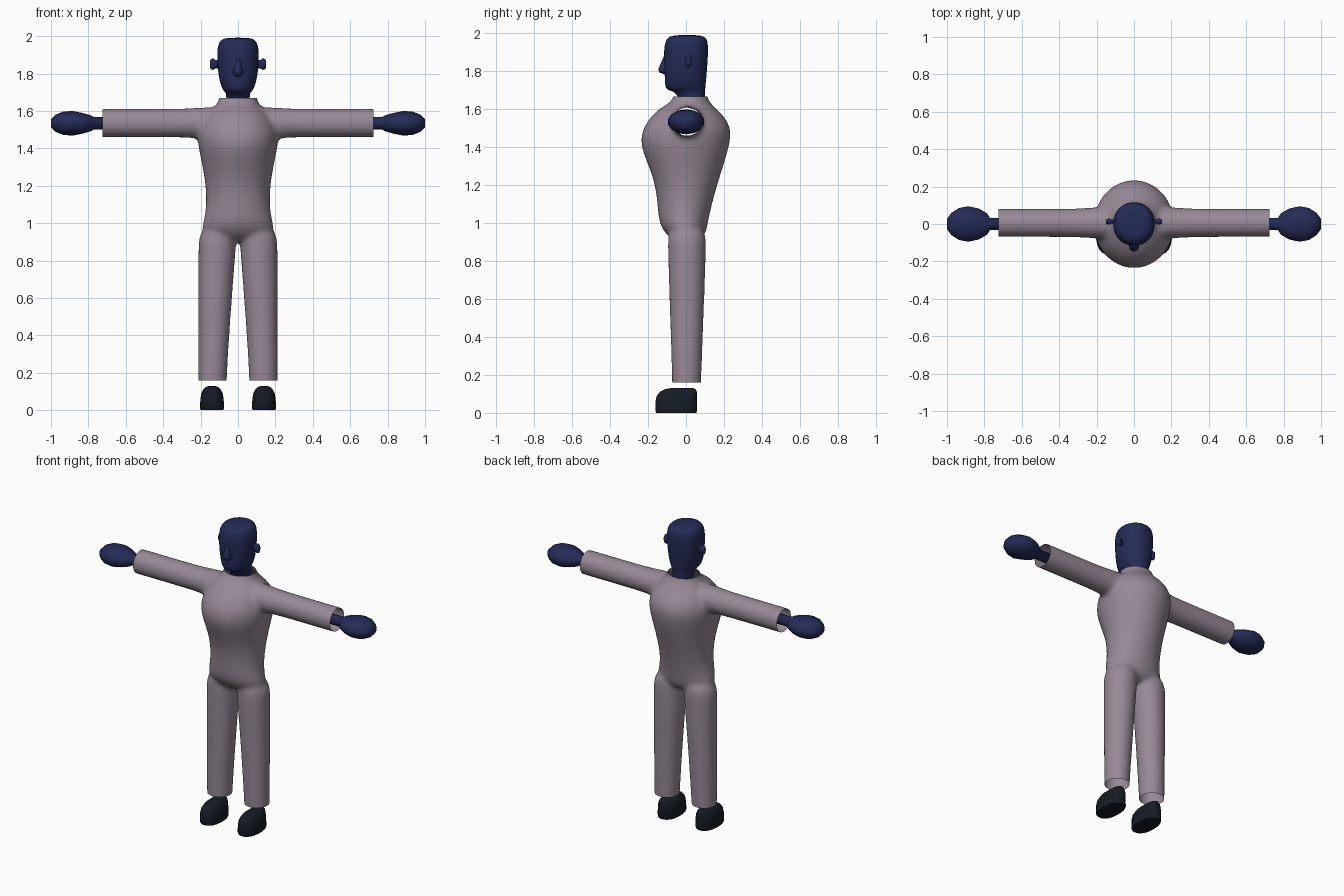
import bpy, bmesh
from math import cos, sin, pi, copysign, radians


def material(name, rgb):
    m = bpy.data.materials.new(name)
    m.diffuse_color = (*rgb, 1)
    return m


CLOTH = material("cloth", (0.31, 0.25, 0.31))
SKIN = material("skin", (0.018, 0.024, 0.095))
LEATHER = material("leather", (0.008, 0.011, 0.018))


def loft(bm, rings, axis="z", n=24, square=2.0):
    """Closed skin over rings of (position, centre u, radius u, centre v, radius v)."""
    loops = []
    for p, cu, ru, cv, rv in rings:
        loop = []
        for i in range(n):
            a = 2 * pi * (i + 0.5) / n
            c, s = cos(a), sin(a)
            u = cu + ru * copysign(abs(c) ** (2 / square), c)
            v = cv + rv * copysign(abs(s) ** (2 / square), s)
            loop.append(bm.verts.new((u, v, p) if axis == "z" else (p, u, v)))
        loops.append(loop)
    for a, b in zip(loops, loops[1:]):
        for i in range(n):
            j = (i + 1) % n
            bm.faces.new((a[i], a[j], b[j], b[i]))
    bm.faces.new(loops[0][::-1])
    bm.faces.new(loops[-1])


def finish(name, bm, mat, subdiv=0, angle=180):
    bmesh.ops.recalc_face_normals(bm, faces=bm.faces)
    me = bpy.data.meshes.new(name)
    bm.to_mesh(me)
    bm.free()
    me.materials.append(mat)
    ob = bpy.data.objects.new(name, me)
    bpy.context.collection.objects.link(ob)
    if subdiv:
        ob.modifiers.new("subdivision", "SUBSURF").levels = subdiv
        ob.modifiers[-1].render_levels = subdiv
    bpy.ops.object.select_all(action="DESELECT")
    bpy.context.view_layer.objects.active = ob
    ob.select_set(True)
    bpy.ops.object.shade_smooth_by_angle(angle=radians(angle))
    return ob


def front_back(z, rx, y0, y1, x=0.0):
    return (z, x, rx, (y0 + y1) / 2, (y1 - y0) / 2)


# Suit: torso, sleeves and trouser legs fused into one skin
bm = bmesh.new()
loft(bm, [front_back(*r) for r in [
    (0.90, 0.10, -0.06, 0.06), (0.94, 0.185, -0.105, 0.105),
    (0.98, 0.197, -0.133, 0.112), (1.03, 0.180, -0.147, 0.122),
    (1.12, 0.169, -0.153, 0.143), (1.23, 0.178, -0.170, 0.175),
    (1.33, 0.197, -0.212, 0.208), (1.42, 0.217, -0.245, 0.234),
    (1.49, 0.219, -0.234, 0.242), (1.55, 0.195, -0.198, 0.215),
    (1.60, 0.155, -0.150, 0.166), (1.632, 0.115, -0.09, 0.13),
    (1.66, 0.103, -0.066, 0.113), (1.70, 0.096, -0.06, 0.108),
    (1.74, 0.096, -0.06, 0.108)]])
loft(bm, [(x, 0.006, r, 1.535, r) for x, r in [
    (-0.80, 0.077), (-0.76, 0.077), (-0.4, 0.077), (-0.26, 0.078), (-0.20, 0.088),
    (0.20, 0.088), (0.26, 0.078), (0.4, 0.077), (0.76, 0.077), (0.80, 0.077)]], axis="x")
for s in (-1, 1):
    loft(bm, [front_back(z, rx, y0, y1, s * x) for z, x, rx, y0, y1 in [
        (0.06, 0.138, 0.076, -0.073, 0.079), (0.12, 0.138, 0.076, -0.073, 0.079),
        (0.5, 0.127, 0.087, -0.085, 0.094), (0.86, 0.112, 0.102, -0.097, 0.107),
        (0.93, 0.109, 0.102, -0.098, 0.107), (0.99, 0.095, 0.085, -0.08, 0.09)]])
suit = finish("suit", bm, CLOTH, 1)
remesh = suit.modifiers.new("fuse", "REMESH")
remesh.mode = "VOXEL"
remesh.voxel_size = 0.012
smooth = suit.modifiers.new("soften", "SMOOTH")
smooth.factor = 0.5
smooth.iterations = 14
dg = bpy.context.evaluated_depsgraph_get()
fused = bpy.data.meshes.new_from_object(suit.evaluated_get(dg))
bpy.data.objects.remove(suit)
# Cut open cuffs, hems and collar
bm = bmesh.new()
bm.from_mesh(fused)
for co, no in [((0.725, 0, 0), (1, 0, 0)), ((-0.725, 0, 0), (-1, 0, 0)),
               ((0, 0, 0.16), (0, 0, -1)), ((0, 0, 1.668), (0, 0, 1))]:
    bmesh.ops.bisect_plane(bm, geom=bm.verts[:] + bm.edges[:] + bm.faces[:],
                           plane_co=co, plane_no=no, clear_outer=True)
finish("suit", bm, CLOTH)

# Head with jaw and neck
bm = bmesh.new()
loft(bm, [front_back(*r) for r in [
    (1.60, 0.063, -0.04, 0.10), (1.69, 0.063, -0.042, 0.101),
    (1.697, 0.068, -0.09, 0.102), (1.712, 0.082, -0.112, 0.103),
    (1.76, 0.102, -0.113, 0.108), (1.84, 0.111, -0.116, 0.115),
    (1.91, 0.113, -0.118, 0.118), (1.955, 0.108, -0.112, 0.117),
    (1.982, 0.092, -0.095, 0.105), (1.992, 0.06, -0.06, 0.07)]], n=20, square=2.15)
finish("head", bm, SKIN, 1)

# Nose
bm = bmesh.new()
loft(bm, [front_back(*r) for r in [
    (1.785, 0.012, -0.12, -0.09), (1.795, 0.026, -0.142, -0.09),
    (1.812, 0.028, -0.147, -0.09), (1.84, 0.018, -0.135, -0.09),
    (1.88, 0.009, -0.117, -0.09)]], n=12)
finish("nose", bm, SKIN)

for s, side in ((-1, "right"), (1, "left")):
    # Ear
    bm = bmesh.new()
    loft(bm, [(s * x, 0.013, ry, 1.85, rz) for x, ry, rz in [
        (0.10, 0.012, 0.022), (0.122, 0.012, 0.024), (0.132, 0.017, 0.032),
        (0.145, 0.014, 0.028), (0.151, 0.006, 0.014)]], axis="x", n=12)
    finish(side + "_ear", bm, SKIN)
    # Hand and wrist
    bm = bmesh.new()
    loft(bm, [(s * x, 0.0, ry, 1.534, rz) for x, ry, rz in [
        (0.66, 0.033, 0.033), (0.77, 0.033, 0.033), (0.785, 0.058, 0.042),
        (0.83, 0.085, 0.055), (0.885, 0.097, 0.066), (0.935, 0.088, 0.062),
        (0.975, 0.062, 0.046), (1.0, 0.028, 0.02)]], axis="x", n=14)
    finish(side + "_hand", bm, SKIN)
    # Shoe
    bm = bmesh.new()
    loft(bm, [front_back(z, rx, y0, y1, s * 0.139) for z, rx, y0, y1 in [
        (0.0, 0.062, -0.158, 0.055), (0.012, 0.065, -0.163, 0.060),
        (0.06, 0.063, -0.162, 0.060), (0.09, 0.058, -0.155, 0.060),
        (0.113, 0.046, -0.136, 0.058), (0.125, 0.032, -0.112, 0.052),
        (0.13, 0.016, -0.085, 0.04)]], n=20, square=2.3)
    finish(side + "_shoe", bm, LEATHER, angle=50)
